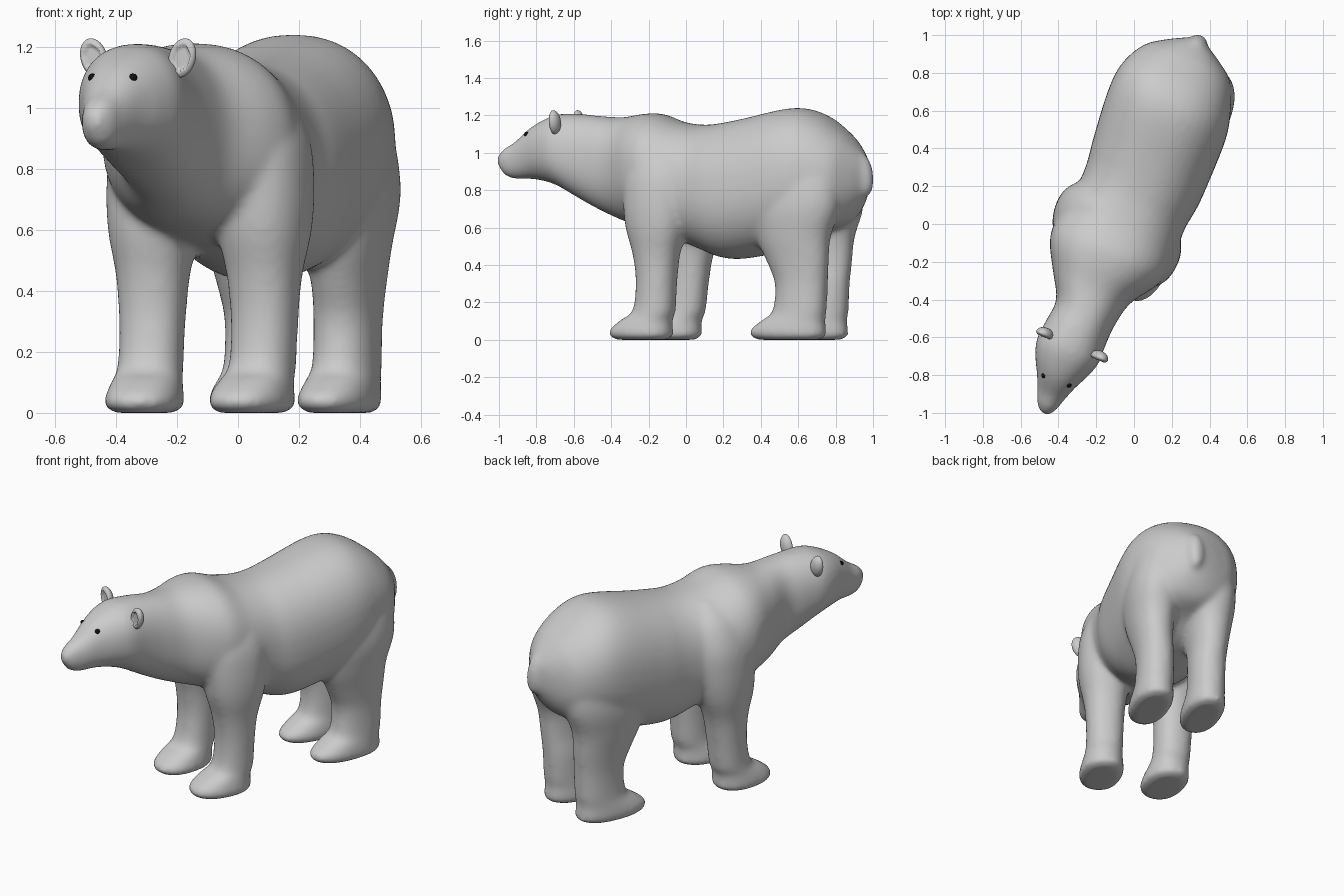
import bpy, bmesh, math
from mathutils import Vector, Matrix
from mathutils.bvhtree import BVHTree

if "Cube" in bpy.data.objects:
    bpy.data.objects.remove(bpy.data.objects["Cube"])

YAW = math.radians(-23)
UP = Vector((0, 0, 1))


def heading(yaw):
    """Forward and sideways directions for a yaw angle."""
    return Vector((math.sin(yaw), -math.cos(yaw), 0)), Vector((math.cos(yaw), math.sin(yaw), 0))


FWD, SIDE = heading(YAW)


def resample(rows, n=4):
    """Catmull-Rom interpolation of numeric rows."""
    out = []
    for i in range(len(rows) - 1):
        p = [rows[max(i - 1, 0)], rows[i], rows[i + 1], rows[min(i + 2, len(rows) - 1)]]
        for k in range(n):
            t = k / n
            out.append([0.5 * (2 * b + (c - a) * t + (2 * a - 5 * b + 4 * c - d) * t * t
                               + (3 * b - a - 3 * c + d) * t ** 3) for a, b, c, d in zip(*p)])
    return out + [list(rows[-1])]


def loft(bm, rings, power=2.25, n=40):
    """Closed loft through rounded rings given as (centre, axis_u, axis_v)."""
    loops = []
    for c, u, v in rings:
        loop = []
        for k in range(n):
            a = 2 * math.pi * k / n
            x, y = math.cos(a), math.sin(a)
            x = math.copysign(abs(x) ** (2 / power), x)
            y = math.copysign(abs(y) ** (2 / power), y)
            loop.append(bm.verts.new(c + u * x + v * y))
        loops.append(loop)
    for a, b in zip(loops, loops[1:]):
        for k in range(n):
            bm.faces.new((a[k], a[(k + 1) % n], b[(k + 1) % n], b[k]))
    bm.faces.new(loops[0][::-1])
    bm.faces.new(loops[-1])


def make_object(name, bm):
    bmesh.ops.recalc_face_normals(bm, faces=bm.faces)
    for f in bm.faces:
        f.smooth = True
    mesh = bpy.data.meshes.new(name)
    bm.to_mesh(mesh)
    bm.free()
    ob = bpy.data.objects.new(name, mesh)
    bpy.context.collection.objects.link(ob)
    return ob


# torso, neck and head: x, y, top z, bottom z, half width
TORSO = [
    (.335, .965, .97, .78, .06), (.31, .915, 1.04, .69, .158), (.28, .85, 1.112, .62, .25),
    (.225, .73, 1.205, .57, .313), (.175, .58, 1.24, .49, .338), (.085, .325, 1.185, .435, .327),
    (.04, .20, 1.16, .44, .315), (-.01, .10, 1.15, .48, .307), (-.07, -.02, 1.165, .53, .318),
    (-.125, -.135, 1.208, .56, .328), (-.17, -.22, 1.208, .60, .30), (-.225, -.335, 1.19, .64, .222),
    (-.255, -.465, 1.197, .70, .17), (-.305, -.57, 1.208, .76, .17), (-.35, -.67, 1.207, .82, .176),
    (-.385, -.75, 1.178, .848, .15), (-.415, -.83, 1.13, .86, .108), (-.443, -.91, 1.058, .86, .074),
    (-.463, -.965, 1.025, .88, .054), (-.477, -1.003, .985, .935, .024)]

# legs: forward shift, outward shift, z, half width, half length
FRONT_LEG = [
    (.09, 0, 0, .09, .14), (.09, 0, .02, .122, .175), (.09, 0, .055, .123, .175),
    (.06, 0, .105, .113, .143), (.015, 0, .155, .106, .115), (0, 0, .3, .108, .108),
    (0, 0, .45, .12, .124), (0, 0, .6, .147, .165), (0, 0, .75, .153, .18),
    (0, -.015, .9, .15, .18), (0, -.055, 1.04, .12, .15), (0, -.10, 1.13, .05, .08)]
HIND_LEG = [
    (.10, 0, 0, .085, .17), (.10, 0, .02, .112, .21), (.10, 0, .055, .115, .211),
    (.07, 0, .105, .109, .175), (.035, 0, .155, .104, .148), (.025, 0, .3, .104, .145),
    (.042, .01, .42, .109, .172), (.065, .015, .55, .128, .207), (.055, .01, .7, .152, .245),
    (.03, -.01, .85, .155, .225), (0, -.04, 1.0, .13, .17), (0, -.08, 1.1, .06, .08)]

bm = bmesh.new()
loft(bm, [(Vector((x, y, (t + b) / 2)), SIDE * w, UP * (t - b) / 2) for x, y, t, b, w in resample(TORSO)])
# profile, foot position, foot yaw in degrees, outward sign, backward lean
for rows, spot, yaw, s, lean in ((FRONT_LEG, (.087, -.158), -27, 1, 0), (FRONT_LEG, (-.285, -.005), -14, -1, .06),
                                 (HIND_LEG, (.37, .64), -22, 1, 0), (HIND_LEG, (.08, .757), -22, -1, 0)):
    f_dir, s_dir = heading(math.radians(yaw))
    loft(bm, [(Vector((*spot, z)) + f_dir * (f - lean * z) + SIDE * s * o, s_dir * w, f_dir * l)
              for f, o, z, w, l in resample(rows)])
# tail
bmesh.ops.create_uvsphere(bm, u_segments=24, v_segments=16, radius=1,
                          matrix=Matrix.Translation((.335, .948, .88)) @ Matrix.Rotation(YAW, 4, 'Z')
                          @ Matrix.Rotation(math.radians(8), 4, 'X') @ Matrix.Diagonal((.055, .055, .12, 1)))
body = make_object("bear_body", bm)

# fuse the parts into one smooth skin
fuse = body.modifiers.new("fuse", 'REMESH')
fuse.mode = 'VOXEL'
fuse.voxel_size = .014
fuse.use_smooth_shade = True
soft = body.modifiers.new("soften", 'SMOOTH')
soft.factor = .5
soft.iterations = 14

# cupped ears
for s, name in ((-1, "ear_left"), (1, "ear_right")):
    bm = bmesh.new()
    bmesh.ops.create_uvsphere(bm, u_segments=32, v_segments=20, radius=1)
    for v in bm.verts:
        if v.co.y < 0:
            v.co.y *= .1 if v.co.x ** 2 + v.co.z ** 2 < .4 else .6
    pos = Vector((-.328, -.645, 1.163)) + SIDE * s * .157
    bm.transform(Matrix.Translation(pos) @ Matrix.Rotation(YAW, 4, 'Z')
                 @ Matrix.Rotation(s * math.radians(18), 4, 'Y') @ Matrix.Diagonal((.046, .036, .066, 1)))
    make_object(name, bm)

# eyes, set onto the face surface
black = bpy.data.materials.new("black")
black.diffuse_color = (.005, .005, .005, 1)
black.use_nodes = True
black.node_tree.nodes["Principled BSDF"].inputs["Base Color"].default_value = black.diffuse_color
bpy.context.view_layer.update()
skin = BVHTree.FromObject(body, bpy.context.evaluated_depsgraph_get())
for x, name in ((-.48, "eye_left"), (-.347, "eye_right")):
    hit = skin.ray_cast(Vector((x, -2, 1.098)), Vector((0, 1, 0)))[0] or Vector((x, -.83, 1.098))
    bm = bmesh.new()
    bmesh.ops.create_uvsphere(bm, u_segments=20, v_segments=12, radius=.014,
                              matrix=Matrix.Translation(hit + Vector((.003, .006, 0))))
    make_object(name, bm).data.materials.append(black)
